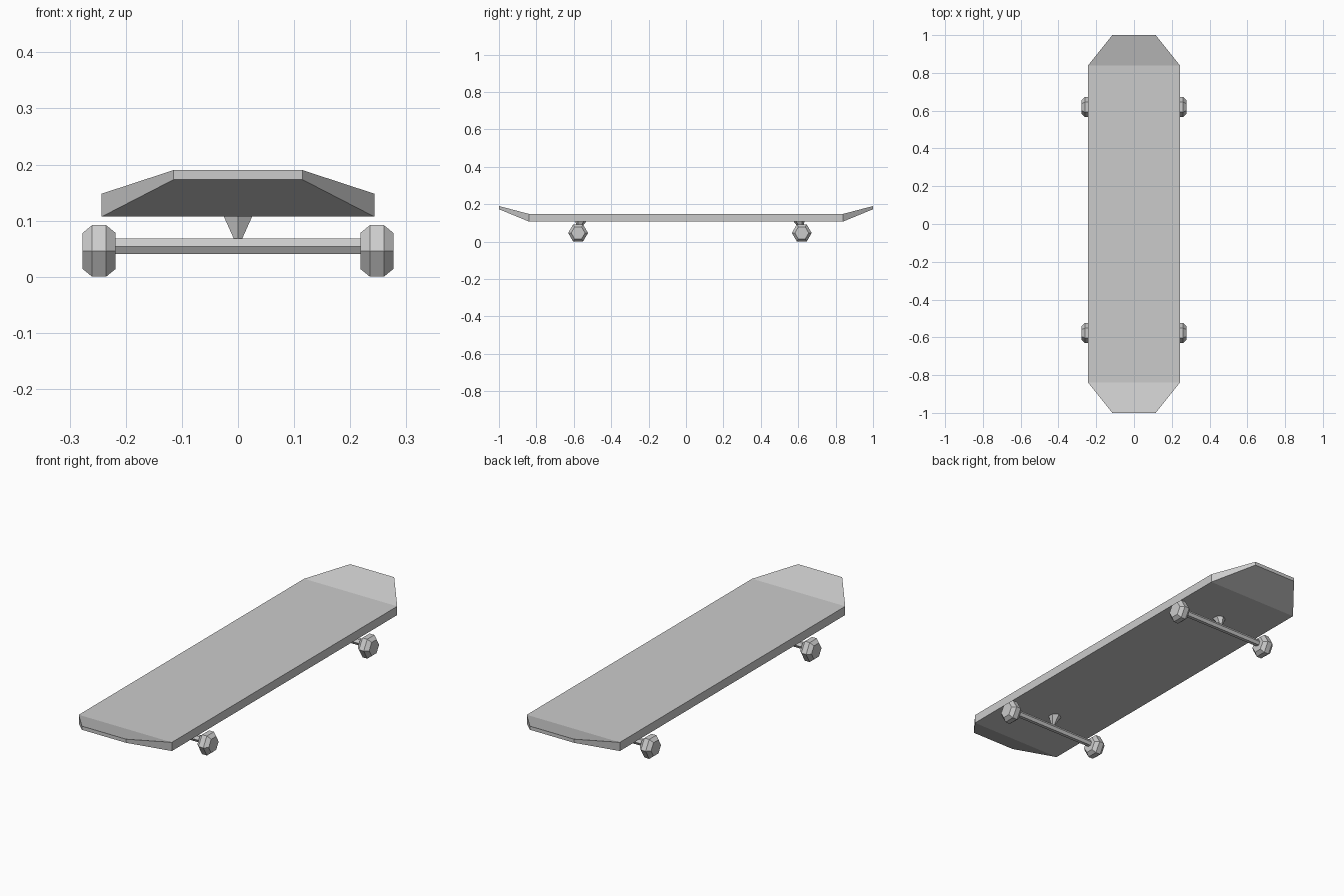
import bpy, bmesh, math

if "Cube" in bpy.data.objects:
    bpy.data.objects.remove(bpy.data.objects["Cube"])


def loft(name, rings):
    """Skin a list of closed rings and cap both ends."""
    bm = bmesh.new()
    loops = [[bm.verts.new(p) for p in ring] for ring in rings]
    n = len(loops[0])
    for a, b in zip(loops, loops[1:]):
        for i in range(n):
            j = (i + 1) % n
            bm.faces.new((a[i], a[j], b[j], b[i]))
    bm.faces.new(loops[0])
    bm.faces.new(loops[-1])
    bmesh.ops.recalc_face_normals(bm, faces=bm.faces[:])
    mesh = bpy.data.meshes.new(name)
    bm.to_mesh(mesh)
    bm.free()
    obj = bpy.data.objects.new(name, mesh)
    bpy.context.collection.objects.link(obj)
    return obj


def hexagon(radius):
    return [(radius * math.cos(k * math.pi / 3), radius * math.sin(k * math.pi / 3))
            for k in range(6)]


def lathe_x(name, y, z, profile):
    """Six-sided solid along x from (x, radius) pairs."""
    return loft(name, [[(x, y + u, z + v) for u, v in hexagon(r)] for x, r in profile])


# Deck: flat middle with narrowed, upturned nose and tail
sections = [(-1, 0.115, 0.173, 0.19), (-0.84, 0.243, 0.107, 0.148),
            (0.84, 0.243, 0.107, 0.148), (1, 0.115, 0.173, 0.19)]
loft("deck", [[(-w, y, lo), (w, y, lo), (w, y, hi), (-w, y, hi)]
              for y, w, lo, hi in sections])

# Trucks: axle, tapered hanger and a wheel on each side
for end, y, inward in (("front", -0.577, 1), ("rear", 0.619, -1)):
    lathe_x(end + "_axle", y, 0.054, [(-0.23, 0.016), (0.23, 0.016)])
    loft(end + "_hanger", [[(v, y + off * inward + u, z) for u, v in hexagon(r)]
                           for z, r, off in ((0.055, 0.002, 0.0), (0.109, 0.03, 0.015))])
    for side, s in (("left", -1), ("right", 1)):
        lathe_x(f"{end}_{side}_wheel", y, 0.046,
                [(s * 0.218, 0.037), (s * 0.235, 0.053),
                 (s * 0.26, 0.053), (s * 0.277, 0.037)])
